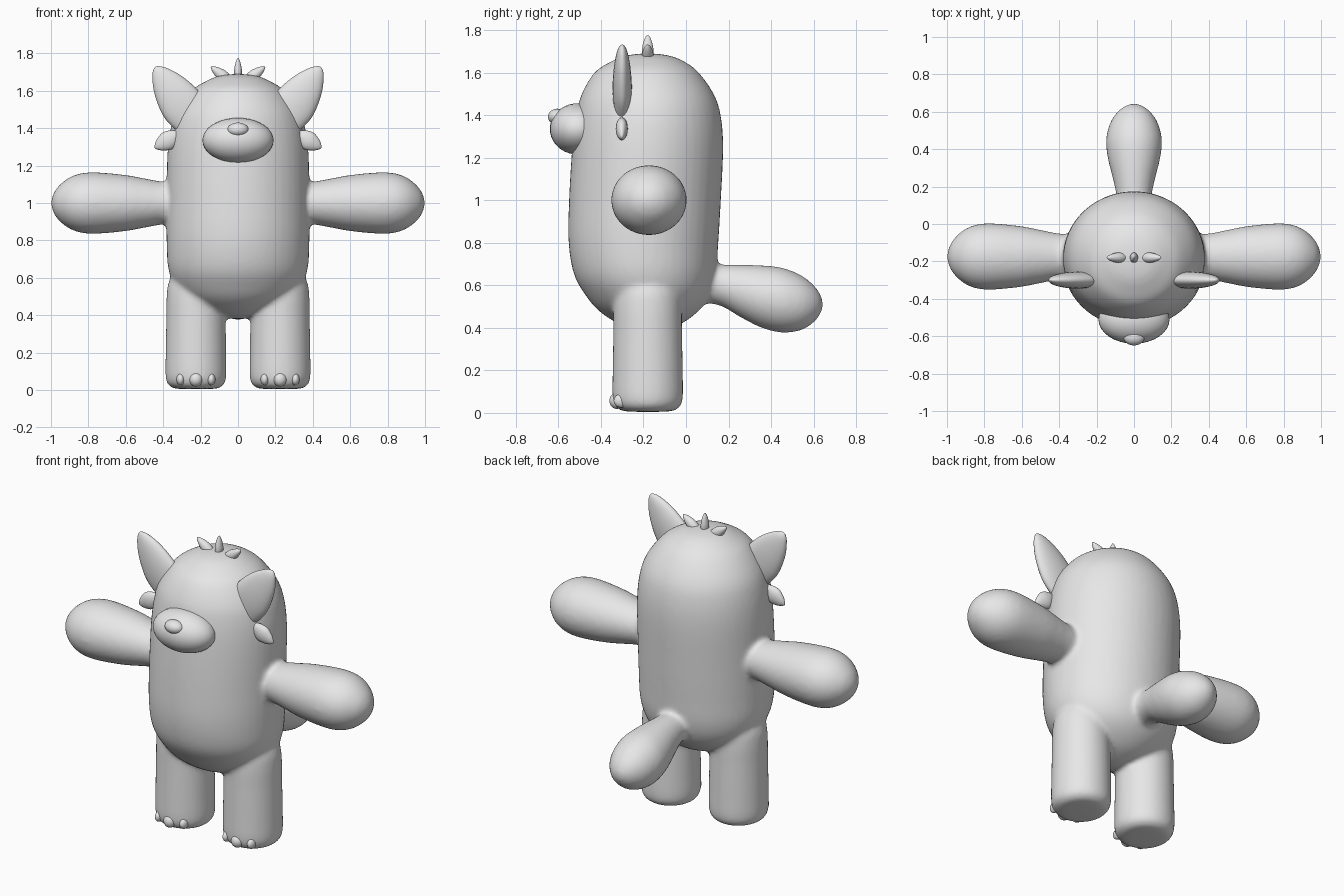
import bpy, bmesh, math
from mathutils import Vector

if "Cube" in bpy.data.objects:
    bpy.data.objects.remove(bpy.data.objects["Cube"])

fur = bpy.data.materials.new("grey fur")
fur.diffuse_color = (0.8, 0.8, 0.8, 1)
fur.use_nodes = True
fur.node_tree.nodes["Principled BSDF"].inputs["Base Color"].default_value = fur.diffuse_color


def finish(bm, name):
    bmesh.ops.recalc_face_normals(bm, faces=bm.faces)
    mesh = bpy.data.meshes.new(name)
    bm.to_mesh(mesh)
    bm.free()
    mesh.materials.append(fur)
    mesh.shade_smooth()
    ob = bpy.data.objects.new(name, mesh)
    bpy.context.collection.objects.link(ob)
    return ob


def spline(rows, steps=5):
    """Catmull-Rom through (centre, radius, radius) rows; a zero radius end is rounded."""
    def ghost(end, inner):
        if end[3] == 0:
            return Vector((*inner[:3], -inner[3], -inner[4]))
        return 2 * end - inner
    rows = [Vector(r) for r in rows]
    pts = [ghost(rows[0], rows[1])] + rows + [ghost(rows[-1], rows[-2])]
    out = []
    for a, b, c, d in zip(pts, pts[1:], pts[2:], pts[3:]):
        for i in range(steps):
            t = i / steps
            out.append(0.5 * (2 * b + (c - a) * t + (2 * a - 5 * b + 4 * c - d) * t * t
                              + (3 * b - a - 3 * c + d) * t ** 3))
    return out + [rows[-1]]


def loft(name, rows, u, v, sides=32):
    """Skin elliptical sections spanned by directions u and v."""
    bm = bmesh.new()
    u, v = Vector(u), Vector(v)
    rings = []
    for r in spline(rows):
        c, ru, rv = Vector(r[:3]), max(r[3], 1e-4), max(r[4], 1e-4)
        rings.append([bm.verts.new(c + u * ru * math.cos(a) + v * rv * math.sin(a))
                      for a in (2 * math.pi * i / sides for i in range(sides))])
    for p, q in zip(rings, rings[1:]):
        for i in range(sides):
            j = (i + 1) % sides
            bm.faces.new((p[i], p[j], q[j], q[i]))
    bm.faces.new(rings[0])
    bm.faces.new(rings[-1])
    return finish(bm, name)


def ball(name, centre, radii):
    bm = bmesh.new()
    bmesh.ops.create_uvsphere(bm, u_segments=32, v_segments=20, radius=1)
    for p in bm.verts:
        p.co = Vector([c + r * k for c, r, k in zip(centre, radii, p.co)])
    return finish(bm, name)


def leaf(name, base, tip, y, shape):
    """Flattened tuft in the xz plane; shape holds (fraction, half width, half depth)."""
    b, t = Vector((base[0], y, base[1])), Vector((tip[0], y, tip[1]))
    d = (t - b).normalized()
    rows = [(*b.lerp(t, f), w, k) for f, w, k in shape]
    return loft(name, rows, (d.z, 0, -d.x), (0, 1, 0), 24)


X, Y, Z = (1, 0, 0), (0, 1, 0), (0, 0, 1)

# Torso and head in one rounded capsule: z, y centre, x radius, y radius
torso = [(1.69, -.18, 0, 0), (1.68, -.18, .10, .10), (1.65, -.18, .175, .175),
         (1.6, -.185, .25, .245), (1.5, -.18, .325, .31), (1.4, -.177, .36, .34),
         (1.25, -.18, .378, .355), (1.0, -.193, .382, .357), (.8, -.2, .382, .352),
         (.65, -.193, .373, .333), (.55, -.18, .335, .29), (.48, -.175, .27, .235),
         (.42, -.17, .165, .15), (.39, -.17, .075, .07), (.38, -.17, 0, 0)]
parts = [loft("body", [(0, y, z, a, b) for z, y, a, b in torso], X, Y, 48)]

# Tail: y, z centre, x radius, z radius
tail = [(.0, .61, .09, .09), (.15, .602, .095, .095), (.25, .575, .115, .122),
        (.35, .548, .14, .146), (.45, .53, .15, .153), (.54, .518, .128, .13),
        (.6, .513, .088, .088), (.632, .511, .045, .045), (.645, .51, 0, 0)]
parts.append(loft("tail", [(0, *r) for r in tail], X, Z))

arm = [(.2, .105), (.38, .112), (.5, .132), (.6, .15), (.75, .164), (.84, .159),
       (.91, .132), (.965, .085), (.99, .042), (1.0, 0)]
leg = [(.005, 0), (.006, .08), (.012, .125), (.035, .153), (.08, .163), (.2, .162),
       (.38, .159), (.5, .157), (.58, .145), (.64, .1), (.66, 0)]
ear = [(-.15, .075, .03), (0, .10, .04), (.26, .116, .045), (.49, .105, .043),
       (.71, .08, .035), (.87, .05, .025), (.96, .025, .014), (1, 0, 0)]
tuft = [(0, .55, .7), (.25, .9, .95), (.5, 1, 1), (.75, .72, .75), (.92, .36, .4), (1, 0, 0)]


def scaled(width, depth):
    return [(f, w * width, k * depth) for f, w, k in tuft]


for s, side in ((1, "left"), (-1, "right")):
    # Limbs
    parts.append(loft(side + "_arm", [(s * x, -.174, 1.0, r * 1.08, r) for x, r in arm], Y, Z))
    parts.append(loft(side + "_leg", [(s * .225, -.18, z, r, r * 1.02) for z, r in leg], X, Y))
    # Ears, cheek tufts and outer hair tufts
    leaf(side + "_ear", (s * .24, 1.44), (s * .443, 1.728), -.30, ear)
    leaf(side + "_cheek_tuft", (s * .32, 1.365), (s * .445, 1.295), -.302, scaled(.05, .028))
    leaf(side + "_hair_tuft", (s * .03, 1.64), (s * .145, 1.73), -.18, scaled(.03, .027))
    # Toes
    for x, y, r in ((.225, -.325, .036), (.143, -.305, .022), (.307, -.305, .022)):
        ball(side + "_toe", (s * x, y, .057), (r, .035, .038 if r > .03 else .032))

leaf("middle_hair_tuft", (0, 1.64), (0, 1.777), -.18, scaled(.021, .027))

# Muzzle and nose
ball("muzzle", (0, -.51, 1.335), (.19, .13, .12))
ball("nose", (0, -.605, 1.392), (.057, .044, .038))

# Blend the limbs and tail softly into the body
with bpy.context.temp_override(active_object=parts[0], selected_editable_objects=parts,
                               selected_objects=parts, object=parts[0]):
    bpy.ops.object.join()
blend = parts[0].modifiers.new("blend", "REMESH")
blend.mode = "VOXEL"
blend.voxel_size = 0.013
blend.use_smooth_shade = True
soft = parts[0].modifiers.new("soften", "SMOOTH")
soft.factor = 0.5
soft.iterations = 10
